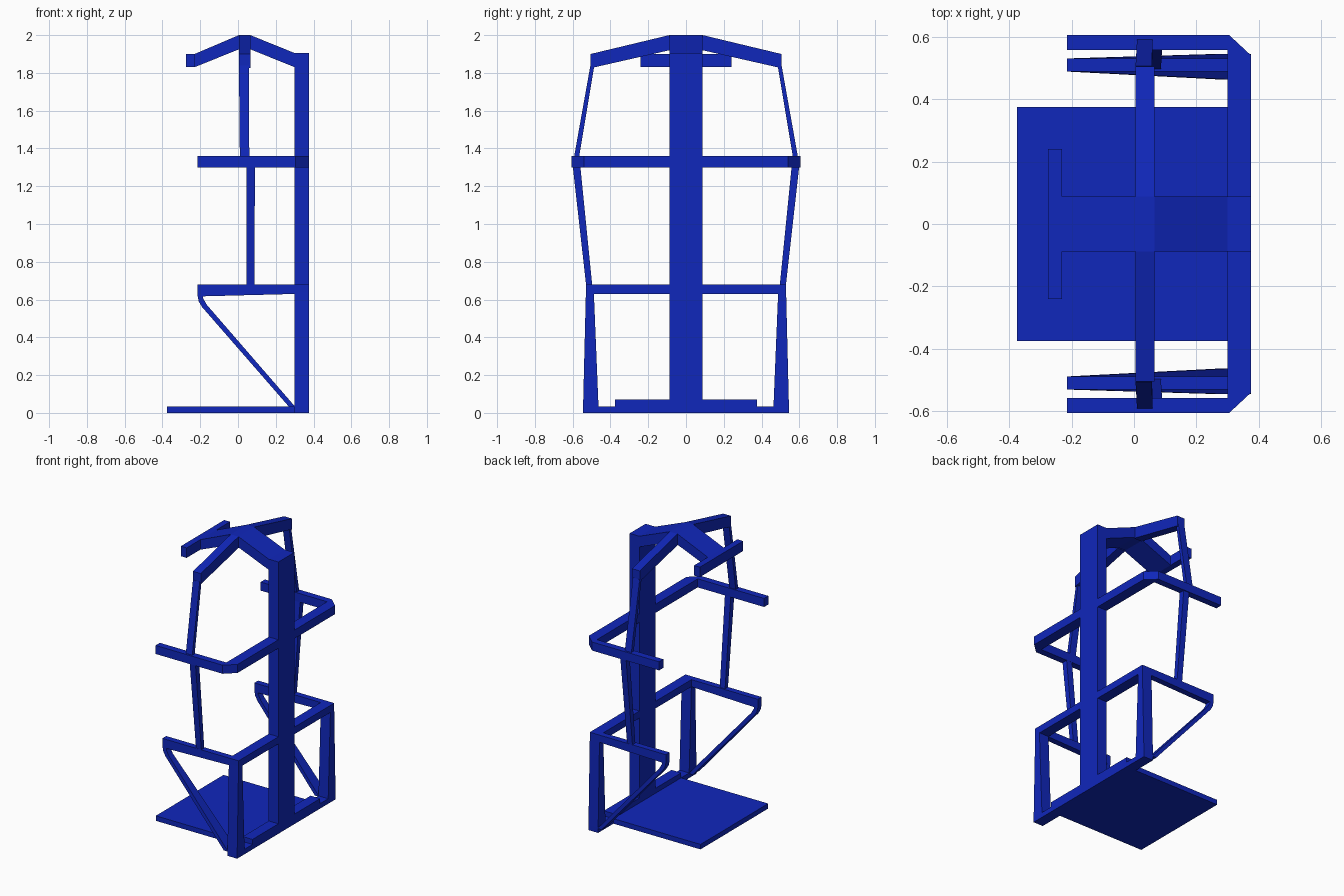
import bpy

if "Cube" in bpy.data.objects:
    bpy.data.objects.remove(bpy.data.objects["Cube"])

blue = bpy.data.materials.new("blue_paint")
blue.diffuse_color = (0.005, 0.02, 0.5, 1)
blue.use_nodes = True
blue.node_tree.nodes["Principled BSDF"].inputs["Base Color"].default_value = blue.diffuse_color


def loft(name, sections, mirror=False):
    """Closed solid through matching cross-sections, optionally mirrored across y."""
    n = len(sections[0])
    verts = [p for s in sections for p in s]
    faces = [tuple(range(n)), tuple(range(len(verts) - n, len(verts)))]
    for k in range(len(sections) - 1):
        a, b = k * n, (k + 1) * n
        faces += [(a + i, a + (i + 1) % n, b + (i + 1) % n, b + i) for i in range(n)]
    me = bpy.data.meshes.new(name)
    me.from_pydata(verts, [], faces)
    ob = bpy.data.objects.new(name, me)
    bpy.context.collection.objects.link(ob)
    me.materials.append(blue)
    import bmesh
    bm = bmesh.new()
    bm.from_mesh(me)
    bmesh.ops.recalc_face_normals(bm, faces=bm.faces)
    bm.to_mesh(me)
    bm.free()
    if mirror:
        ob.modifiers.new("mirror", 'MIRROR').use_axis = (False, True, False)
    return ob


def rect_z(x0, x1, y0, y1, z):
    return [(x0, y0, z), (x1, y0, z), (x1, y1, z), (x0, y1, z)]


def box(name, x0, x1, y0, y1, z0, z1):
    return loft(name, [rect_z(x0, x1, y0, y1, z0), rect_z(x0, x1, y0, y1, z1)])


def side_profile(name, pts, y0, y1, mirror=False):
    return loft(name, [[(x, y, z) for x, z in pts] for y in (y0, y1)], mirror)


# Floor plate, stepped base bar and back spine
box("floor_plate", -0.375, 0.30, -0.375, 0.375, 0, 0.035)
loft("base_bar", [[(x, y, z) for y, z in
     [(-0.545, 0), (0.545, 0), (0.545, 0.035), (0.375, 0.035), (0.375, 0.07),
      (-0.375, 0.07), (-0.375, 0.035), (-0.545, 0.035)]] for x in (0.30, 0.375)])
box("spine", 0.30, 0.375, -0.088, 0.088, 0, 1.87)

# Roof beam running front to back of the booth, and cross sign bar
side_profile("roof_beam", [(-0.23, 1.90), (0.005, 2.0), (0.065, 2.0), (0.30, 1.905),
             (0.375, 1.905), (0.375, 1.83), (0.30, 1.83), (0.065, 1.925),
             (0.005, 1.925), (-0.23, 1.83)], -0.088, 0.088)
box("sign_bar", -0.275, -0.23, -0.24, 0.24, 1.83, 1.90)

# Sloping roof arms to each side
loft("roof_arm", [[(x, y, z) for y, z in
     [(0.08, 2.0), (0.088, 2.0), (0.505, 1.90), (0.505, 1.825), (0.088, 1.92),
      (0.08, 1.92)]] for x in (0.005, 0.065)], mirror=True)

# Leaning side posts
loft("upper_post", [rect_z(0.005, 0.057, 0.485, 0.506, 1.84),
                    rect_z(0.01, 0.06, 0.57, 0.597, 1.33)], mirror=True)
loft("lower_post", [rect_z(0.045, 0.09, 0.56, 0.60, 1.31),
                    rect_z(0.045, 0.086, 0.495, 0.527, 0.66)], mirror=True)

# Upper rail: one U shape with chamfered outer corners
half = [(0.375, 0.54), (0.305, 0.605), (-0.215, 0.605), (-0.215, 0.558), (0.30, 0.558)]
rail = half + [(x, -y) for x, y in reversed(half)]
loft("upper_rail", [[(x, y, z) for x, y in rail] for z in (1.30, 1.36)])

# Lower rail: back bar and forward arms
box("lower_back_bar", 0.30, 0.375, -0.53, 0.53, 0.63, 0.68)
side_profile("lower_arm", [(-0.215, 0.68), (0.31, 0.68), (0.31, 0.63), (-0.19, 0.617),
             (-0.215, 0.617)], 0.488, 0.53, mirror=True)

# Legs that widen towards the floor
loft("rear_leg", [rect_z(0.30, 0.375, 0.463, 0.545, 0.03),
                  rect_z(0.30, 0.375, 0.488, 0.53, 0.64)], mirror=True)

# Bent diagonal braces from arm tip to leg foot
loft("brace", [[(xo, y0, zo), (xi, y0, zi), (xi, y1, zi), (xo, y1, zo)]
     for xo, zo, xi, zi, y0, y1 in
     [(-0.215, 0.625, -0.185, 0.625, 0.488, 0.53),
      (-0.208, 0.59, -0.185, 0.607, 0.488, 0.53),
      (-0.19, 0.56, -0.165, 0.572, 0.487, 0.531),
      (0.272, 0.03, 0.305, 0.03, 0.463, 0.545)]], mirror=True)
